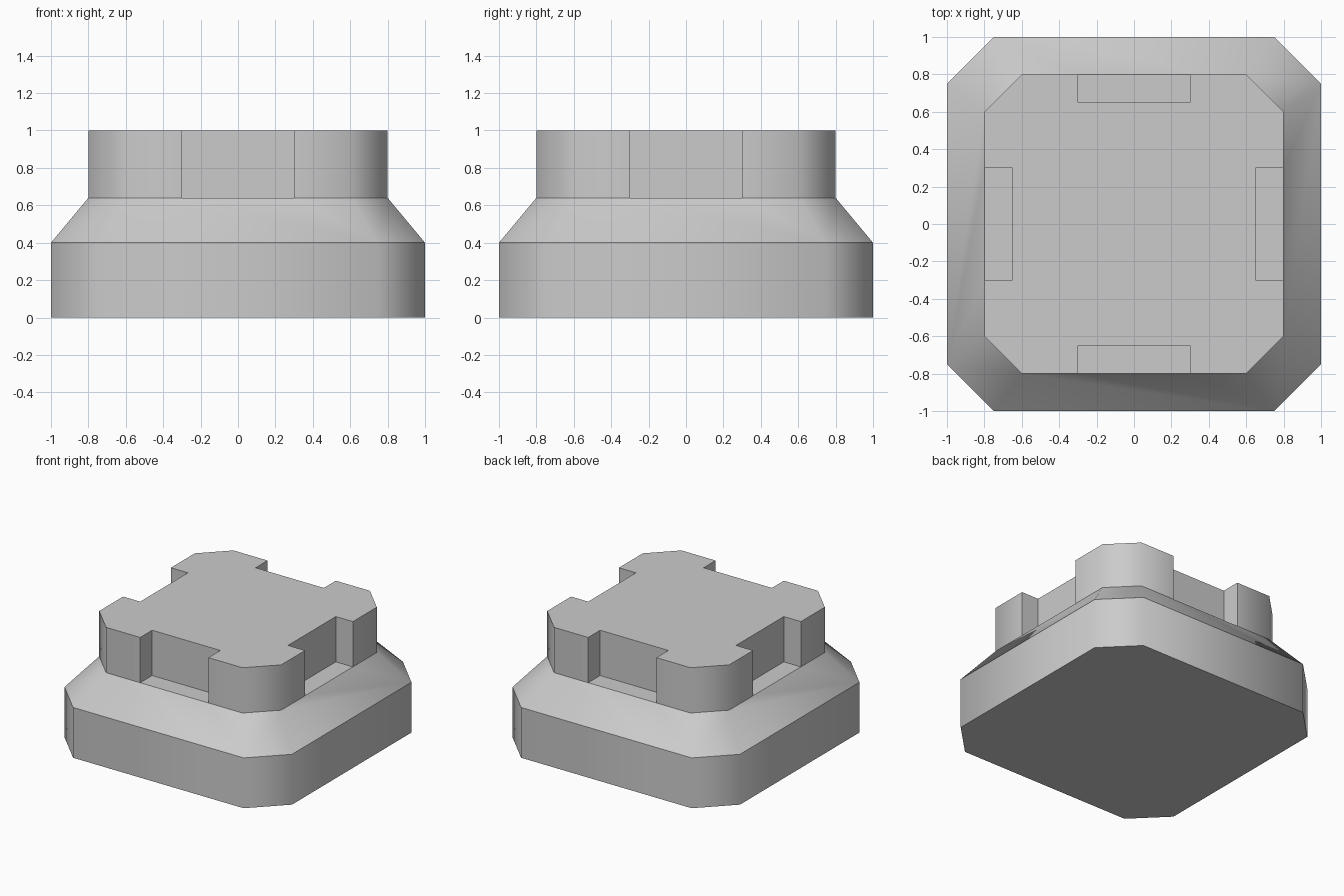
import bpy, bmesh, math

if "Cube" in bpy.data.objects:
    bpy.data.objects.remove(bpy.data.objects["Cube"])


def ring(bm, quarter, z):
    """Repeat a quarter outline four times around z."""
    verts = []
    for k in range(4):
        c, s = round(math.cos(k * math.pi / 2)), round(math.sin(k * math.pi / 2))
        verts += [bm.verts.new((c * x - s * y, s * x + c * y, z)) for x, y in quarter]
    return verts


def band(bm, low, high):
    n = len(low)
    for i in range(n):
        j = (i + 1) % n
        bm.faces.new((low[i], low[j], high[j], high[i]))


bm = bmesh.new()
octagon = [(0.75, -1), (1, -0.75)]
notched = [(0.3, -0.65), (0.3, -0.8), (0.6, -0.8), (0.8, -0.6), (0.8, -0.3), (0.65, -0.3)]

# Base block
foot = ring(bm, octagon, 0)
waist = ring(bm, octagon, 0.4)
bm.faces.new(foot[::-1])
band(bm, foot, waist)

# Notched crown
low = ring(bm, notched, 0.64)
high = ring(bm, notched, 1.0)
band(bm, low, high)
bm.faces.new(high)

# Sloped shoulder and notch floors
for k in range(4):
    q = low[6 * k:6 * k + 6]
    n = [low[(6 * k + 6 + i) % 24] for i in range(3)]
    a, b, c = (waist[(2 * k + i) % 8] for i in range(3))
    bm.faces.new((a, b, q[3], q[2]))
    bm.faces.new((b, c, n[2], n[1], q[4], q[3]))
    bm.faces.new((q[5], q[4], n[1], n[0]))

# Soft vertical corners, crisp rims and notches
bmesh.ops.recalc_face_normals(bm, faces=bm.faces)
for f in bm.faces:
    f.smooth = True
for e in bm.edges:
    u, v = e.verts
    level = abs(u.co.z - v.co.z) < 1e-4
    e.smooth = not level and e.calc_face_angle(0) < math.radians(60)

mesh = bpy.data.meshes.new("notched_pedestal")
bm.to_mesh(mesh)
bm.free()
bpy.context.collection.objects.link(bpy.data.objects.new("notched_pedestal", mesh))
